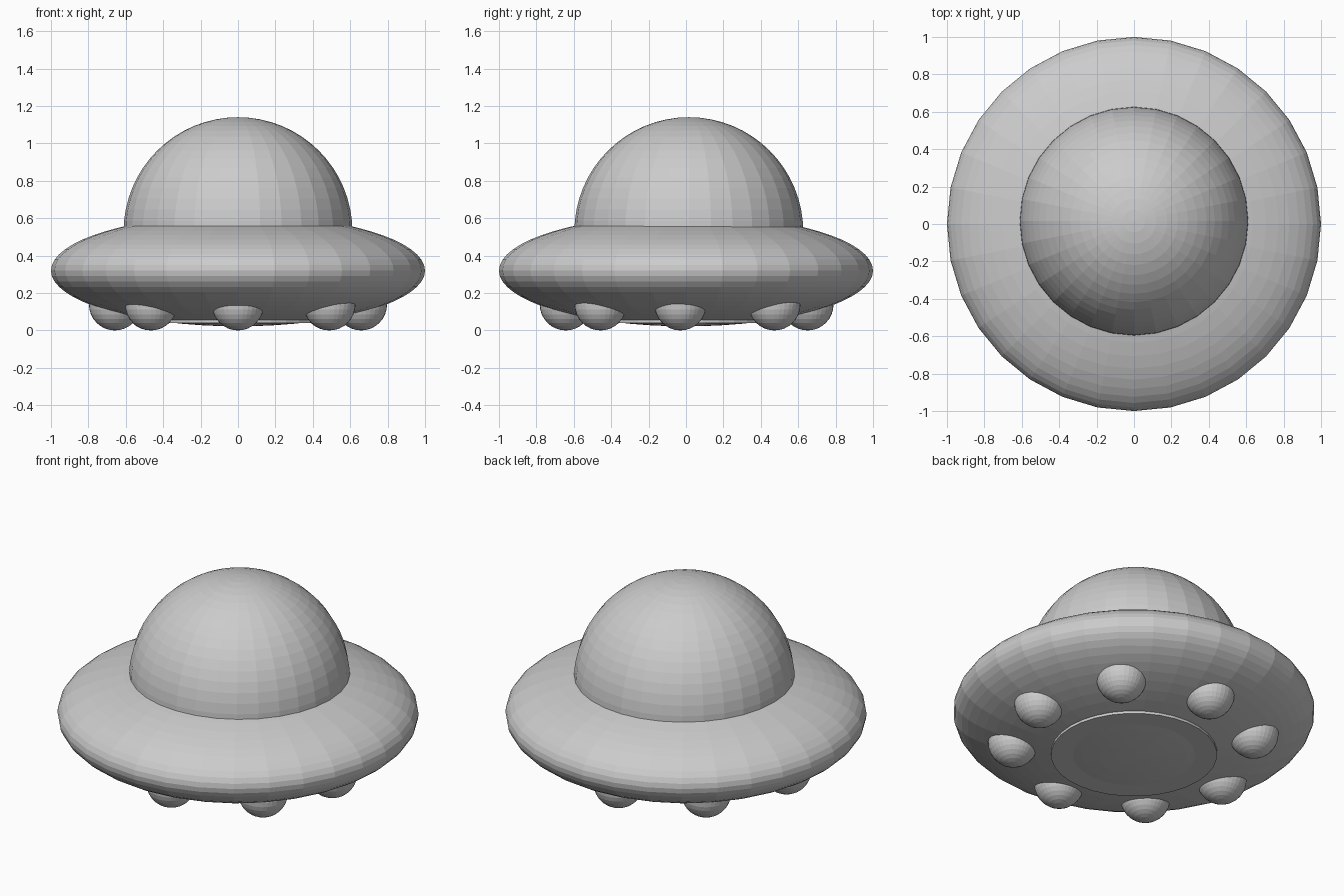
import bpy
import bmesh

if "Cube" in bpy.data.objects:
    bpy.data.objects.remove(bpy.data.objects["Cube"])


def sphere(name, radius, location, scale_z=1.0, segments=32, rings=32, half=False):
    """Faceted UV sphere, optionally squashed or cut to its upper half."""
    bm = bmesh.new()
    bmesh.ops.create_uvsphere(bm, u_segments=segments, v_segments=rings, radius=radius)
    if half:
        low = [v for v in bm.verts if v.co.z < -1e-4]
        bmesh.ops.delete(bm, geom=low, context='VERTS')
    bmesh.ops.scale(bm, vec=(1, 1, scale_z), verts=bm.verts)
    mesh = bpy.data.meshes.new(name)
    bm.to_mesh(mesh)
    bm.free()
    obj = bpy.data.objects.new(name, mesh)
    obj.location = location
    bpy.context.collection.objects.link(obj)
    return obj


# Flattened main hull
sphere("saucer_hull", 1.0, (0, 0, 0.32), scale_z=0.298)

# Cockpit dome, set very slightly back
sphere("dome", 0.612, (0, 0.015, 0.528), half=True)

# Thin hatch disc under the hull; the hull belly pokes just below it
bpy.ops.mesh.primitive_cylinder_add(vertices=32, radius=0.46, depth=0.06,
                                    location=(0, 0, 0.07))
bpy.context.object.name = "belly_disc"

# Ring of eight round lights, placed slightly unevenly by hand
lights = [(0, -0.643), (0.489, -0.457), (0.658, -0.03), (0.487, 0.473),
          (0, 0.65), (-0.467, 0.473), (-0.658, -0.03), (-0.465, -0.457)]
for i, (x, y) in enumerate(lights):
    sphere(f"under_light_{i + 1}", 0.139, (x, y, 0.139), rings=16)
